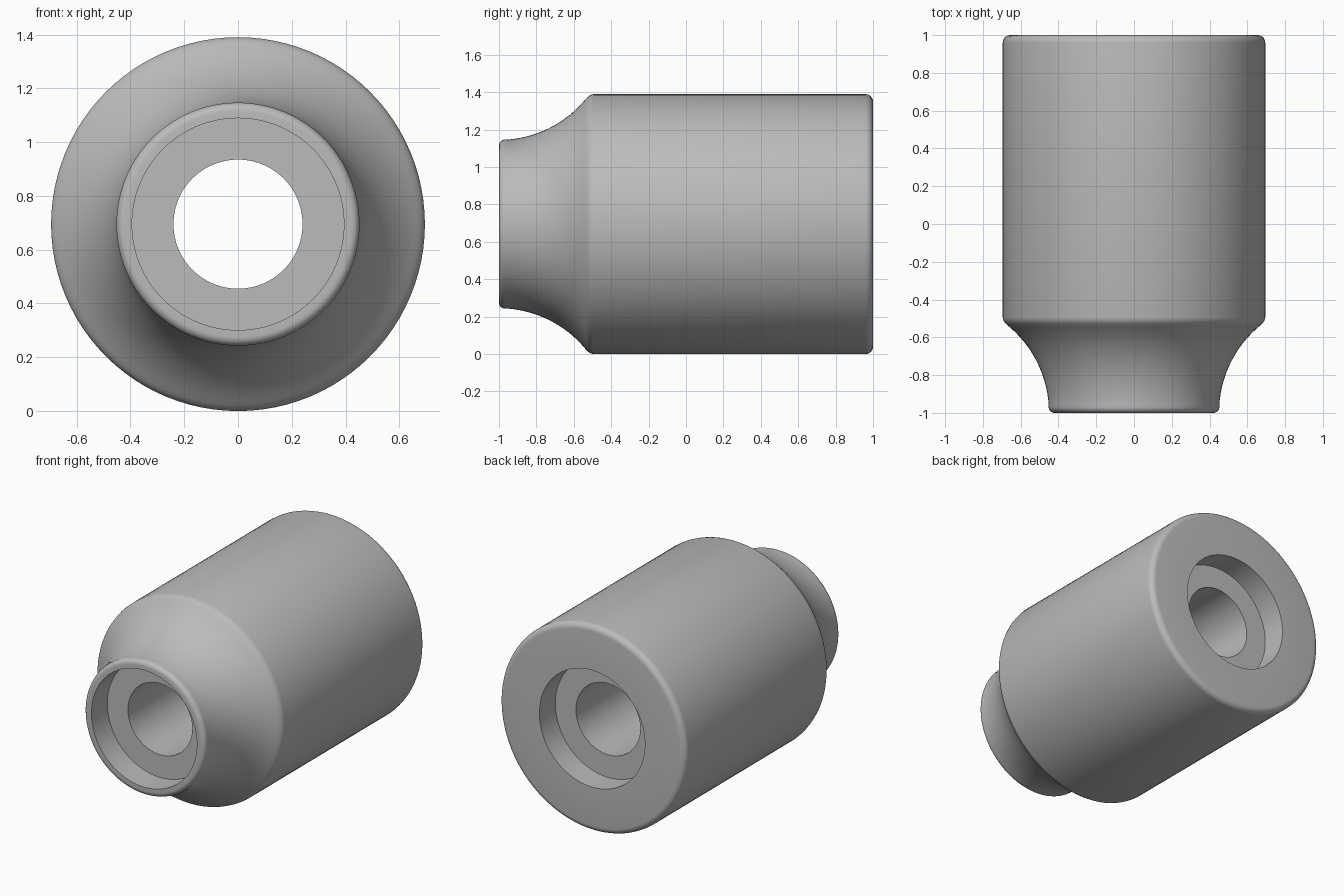
import bpy, bmesh, math

if "Cube" in bpy.data.objects:
    bpy.data.objects.remove(bpy.data.objects["Cube"])

R = 0.695          # body radius, also the axis height
SEGMENTS = 96


def fillet(cy, cr, rad, a0, a1, n=6):
    """Arc points (y, radius) around a centre, angles in degrees."""
    out = []
    for i in range(n + 1):
        a = math.radians(a0 + (a1 - a0) * i / n)
        out.append((cy + rad * math.cos(a), cr + rad * math.sin(a)))
    return out


# Closed half section: bore, front recess, nose, neck, body, rear recess
profile = [(-0.83, 0.24), (-0.83, 0.394), (-1.0, 0.394)]
profile += fillet(-0.968, 0.42, 0.032, 180, 92)                  # nose rim
end = math.degrees(math.acos(0.465 / 0.6))
profile += fillet(-1.0, 1.05, 0.6, -85, -end, 20)                # concave neck
profile += [(-0.523, 0.683), (-0.511, 0.691), (-0.495, R)]       # soft shoulder
profile += fillet(0.96, R - 0.04, 0.04, 90, 0)                   # rear edge
profile += [(1.0, 0.394), (0.83, 0.394), (0.83, 0.24)]

# Revolve the section around the y axis
bm = bmesh.new()
rings = []
for i in range(SEGMENTS):
    a = 2 * math.pi * i / SEGMENTS
    rings.append([bm.verts.new((r * math.sin(a), y, R + r * math.cos(a)))
                  for y, r in profile])
n = len(profile)
for i in range(SEGMENTS):
    a, b = rings[i], rings[(i + 1) % SEGMENTS]
    for j in range(n):
        k = (j + 1) % n
        bm.faces.new((a[j], a[k], b[k], b[j]))
bmesh.ops.recalc_face_normals(bm, faces=bm.faces)
mesh = bpy.data.meshes.new("bushing")
bm.to_mesh(mesh)
bm.free()

grey = bpy.data.materials.new("plain grey")
grey.diffuse_color = (0.5, 0.5, 0.5, 1)
grey.use_nodes = True
grey.node_tree.nodes["Principled BSDF"].inputs["Base Color"].default_value = grey.diffuse_color
mesh.materials.append(grey)

bushing = bpy.data.objects.new("bushing", mesh)
bpy.context.collection.objects.link(bushing)
bpy.context.view_layer.objects.active = bushing
bushing.select_set(True)
bpy.ops.object.shade_smooth_by_angle(angle=math.radians(30))
